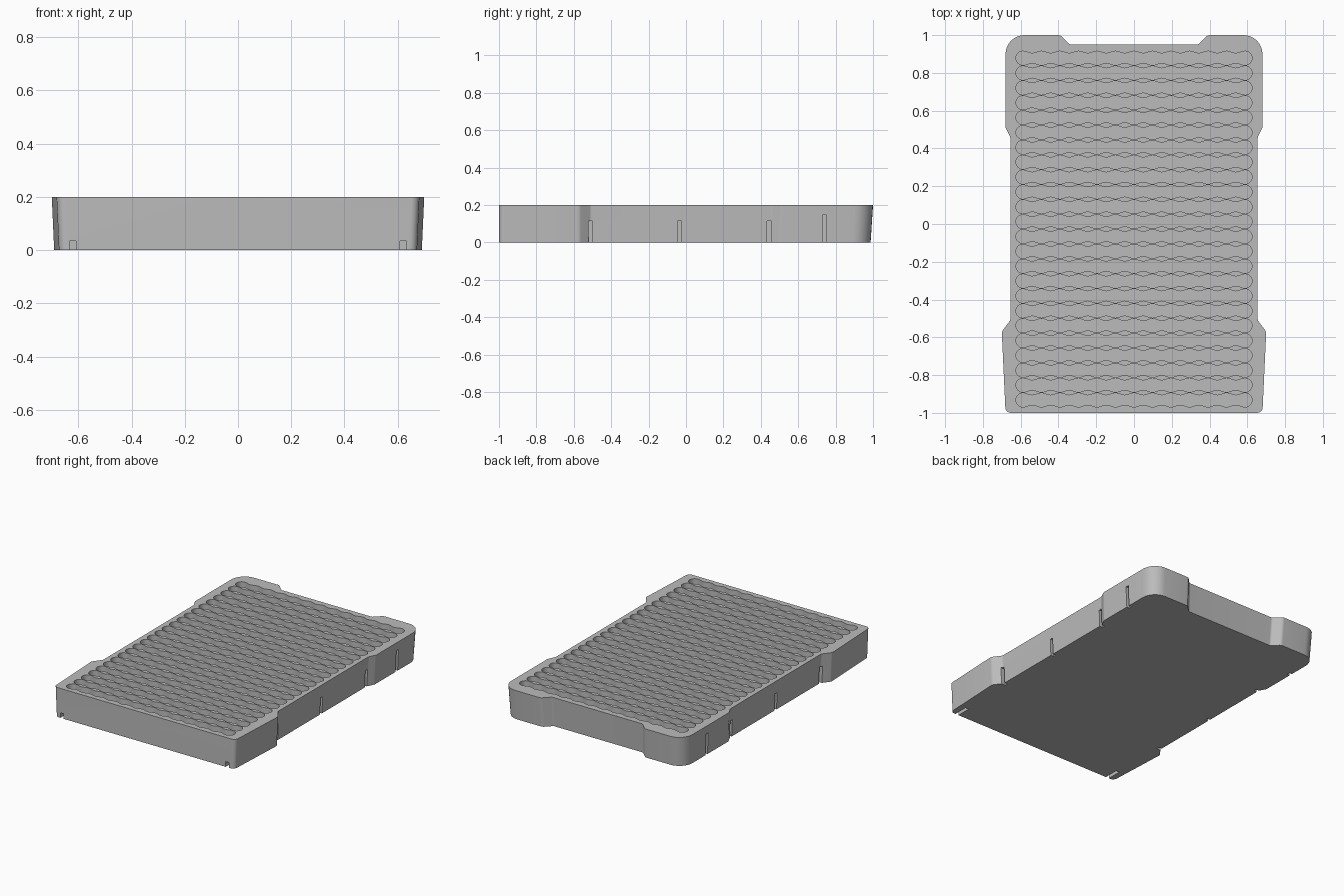
import bpy, bmesh, math
from mathutils import Vector

cube = bpy.data.objects.get("Cube")
if cube:
    bpy.data.objects.remove(cube, do_unlink=True)

HEIGHT = 0.2
WELL_DEPTH = 0.1
ROWS, WELLS = 24, 13
ROW_PITCH, WELL_PITCH, WELL_R = 0.0787, 0.098, 0.037

grey = bpy.data.materials.new("tray grey")
grey.use_nodes = True
colour = (0.5, 0.5, 0.5, 1)
grey.diffuse_color = colour
grey.node_tree.nodes["Principled BSDF"].inputs["Base Color"].default_value = colour


def rounded(corners, steps=8):
    """Round each (x, y, radius) corner of a closed outline."""
    points = []
    count = len(corners)
    for i, (x, y, r) in enumerate(corners):
        p = Vector((x, y))
        a = (Vector(corners[i - 1][:2]) - p).normalized()
        b = (Vector(corners[(i + 1) % count][:2]) - p).normalized()
        half = a.angle(b) / 2
        reach = r / math.tan(half)
        start, end = p + a * reach, p + b * reach
        centre = p + (a + b).normalized() * (r / math.sin(half))
        u, v = start - centre, end - centre
        sweep = u.angle(v)
        for k in range(steps + 1):
            t = k / steps
            points.append(centre + (u * math.sin((1 - t) * sweep)
                                    + v * math.sin(t * sweep)) / math.sin(sweep))
    return points


def prism(bm, outline, z0, z1, base=None):
    """Closed solid between a lower outline and an upper one."""
    low = [bm.verts.new((p[0], p[1], z0)) for p in (base or outline)]
    high = [bm.verts.new((p[0], p[1], z1)) for p in outline]
    bm.faces.new(low[::-1])
    bm.faces.new(high)
    for i in range(len(low)):
        j = (i + 1) % len(low)
        bm.faces.new((low[i], low[j], high[j], high[i]))


def box(bm, x0, x1, y0, y1, z0, z1):
    prism(bm, [(x0, y0), (x1, y0), (x1, y1), (x0, y1)], z0, z1)


def make_object(name, bm):
    bmesh.ops.recalc_face_normals(bm, faces=bm.faces)
    mesh = bpy.data.meshes.new(name)
    bm.to_mesh(mesh)
    bm.free()
    mesh.materials.append(grey)
    obj = bpy.data.objects.new(name, mesh)
    bpy.context.collection.objects.link(obj)
    return obj


# Tray body: mirrored outline with shoulders, back recess and drafted walls
half = [(0.68, -1, 0.03), (0.70, -0.57, 0.03), (0.655, -0.51, 0.02),
        (0.655, 0.46, 0.03), (0.68, 0.51, 0.03), (0.68, 1, 0.1),
        (0.39, 1, 0.03), (0.34, 0.95, 0.02)]
top = rounded(half + [(-x, y, r) for x, y, r in reversed(half)])
bottom = [(p.x * 0.987, p.y * 0.987 if p.y > 0 else p.y) for p in top]
bm = bmesh.new()
prism(bm, top, 0, HEIGHT, bottom)
tray = make_object("tray_body", bm)

# Rows of joined round wells, each a long pocket with scalloped sides
cut = bmesh.new()
reach = WELL_PITCH * (WELLS - 1) / 2
steps = 8 * (WELLS - 1)
side = []
for i in range(steps + 1):
    wave = math.cos(i / 8 * math.tau)
    side.append((-reach + 2 * reach * i / steps, WELL_R - 0.006 * (1 - wave)))
cap = [(reach + WELL_R * math.sin(a), WELL_R * math.cos(a))
       for a in (math.pi * k / 12 for k in range(1, 12))]
upper = side + cap
pocket = upper + [(-x, -y) for x, y in upper]
for row in range(ROWS):
    y_mid = -0.932 + row * ROW_PITCH
    prism(cut, [(x, y + y_mid) for x, y in reversed(pocket)],
          HEIGHT - WELL_DEPTH, HEIGHT + 0.05)

# Narrow slots up the side walls and grooves under the front corners
for s in (-1, 1):
    for y, wall, tall in ((-0.51, 0.655, 0.115), (-0.035, 0.655, 0.115),
                          (0.445, 0.655, 0.115), (0.74, 0.68, 0.145)):
        x0, x1 = sorted((s * (wall - 0.03), s * 0.75))
        box(cut, x0, x1, y - 0.011, y + 0.011, -0.05, tall)
    box(cut, s * 0.62 - 0.012, s * 0.62 + 0.012, -1.05, -0.9, -0.05, 0.035)

cutter = make_object("pocket_cutter", cut)
cutter.hide_render = True
mod = tray.modifiers.new("pockets", 'BOOLEAN')
mod.operation = 'DIFFERENCE'
mod.solver = 'EXACT'
mod.object = cutter

bpy.ops.object.select_all(action='DESELECT')
bpy.context.view_layer.objects.active = tray
tray.select_set(True)
bpy.ops.object.modifier_apply(modifier=mod.name)
bpy.data.objects.remove(cutter, do_unlink=True)
bpy.ops.object.shade_smooth_by_angle(angle=math.radians(28))
